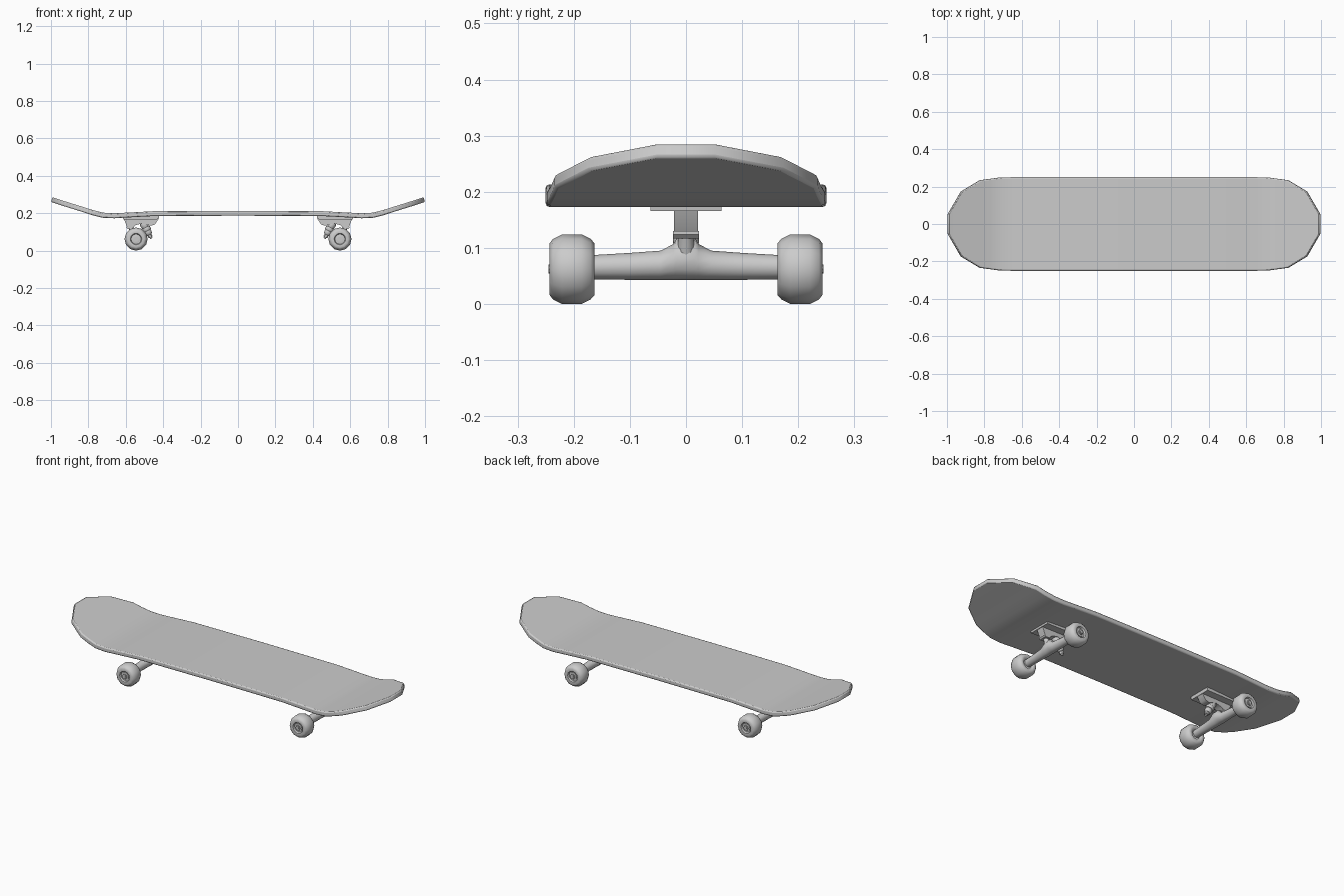
import bpy, bmesh, math
from mathutils import Vector

if "Cube" in bpy.data.objects:
    bpy.data.objects.remove(bpy.data.objects["Cube"])


def make(name, verts, faces, angle=40):
    mesh = bpy.data.meshes.new(name)
    mesh.from_pydata([tuple(v) for v in verts], [], faces)
    bm = bmesh.new()
    bm.from_mesh(mesh)
    bmesh.ops.recalc_face_normals(bm, faces=bm.faces)
    bm.to_mesh(mesh)
    bm.free()
    ob = bpy.data.objects.new(name, mesh)
    bpy.context.collection.objects.link(ob)
    bpy.ops.object.select_all(action='DESELECT')
    bpy.context.view_layer.objects.active = ob
    ob.select_set(True)
    bpy.ops.object.shade_smooth_by_angle(angle=math.radians(angle))
    return ob


def loft(name, rings, angle=40):
    n = len(rings[0])
    verts = [v for r in rings for v in r]
    faces = [(i*n + j, i*n + (j+1) % n, (i+1)*n + (j+1) % n, (i+1)*n + j)
             for i in range(len(rings)-1) for j in range(n)]
    faces += [tuple(range(n)), tuple(range(len(verts)-n, len(verts)))]
    return make(name, verts, faces, angle)


def lathe(name, origin, axis, profile, n=12, angle=40):
    """profile: (distance along axis, radius)"""
    o, a = Vector(origin), Vector(axis).normalized()
    u = a.cross(Vector((0, 1, 0)) if abs(a.y) < 0.9 else Vector((0, 0, 1))).normalized()
    w = a.cross(u)
    ts = [2*math.pi*k/n for k in range(n)]
    return loft(name, [[o + a*d + (u*math.cos(t) + w*math.sin(t))*r for t in ts]
                       for d, r in profile], angle)


def prism(name, pts, hy, s):
    return loft(name, [[(s*x, y, z) for x, z in pts] for y in (-hy, hy)])


# deck: cross-sections (x, half width, top z, x and z shift of the underside), mirrored
half = [(0.45, 0.25, 0.211, 0, -0.026), (0.6, 0.25, 0.203, 0, -0.026), (0.66, 0.25, 0.2, 0, -0.027),
        (0.72, 0.248, 0.203, 0.004, -0.027), (0.77, 0.241, 0.215, 0.007, -0.026),
        (0.82, 0.234, 0.231, 0.008, -0.025), (0.92, 0.174, 0.262, 0.008, -0.025),
        (0.992, 0.05, 0.286, 0.008, -0.025)]
stations = [(-x, w, z, -dx, dz) for x, w, z, dx, dz in reversed(half)]
stations += [(0, 0.25, 0.213, 0, -0.026)] + half
deck = loft("deck", [[(x, -w, z), (x, w, z), (x + dx, w, z + dz), (x + dx, -w, z + dz)]
                     for x, w, z, dx, dz in stations])
bev = deck.modifiers.new("rounded_rim", 'BEVEL')
bev.width = 0.006
bev.segments = 2
bev.limit_method = 'ANGLE'
bev.angle_limit = math.radians(60)

AX, AZ = 0.545, 0.062
for s, end in ((1, "right"), (-1, "left")):
    # base plate and the wedge carrying pivot and kingpin
    prism(end + "_base_plate", [(0.615, 0.18), (0.422, 0.19), (0.424, 0.168), (0.613, 0.166)], 0.063, s)
    prism(end + "_base_wedge", [(0.61, 0.168), (0.426, 0.168), (0.445, 0.14), (0.465, 0.133),
                                (0.515, 0.146), (0.55, 0.135), (0.567, 0.118), (0.585, 0.119),
                                (0.594, 0.13)], 0.021, s)
    # hanger: (y, centre x, half depth x, bottom z, top z)
    secs = [(0.168, AX, 0.021, 0.044, 0.087), (0.1, AX, 0.023, 0.043, 0.091),
            (0.045, AX, 0.026, 0.043, 0.095), (0.022, AX, 0.03, 0.043, 0.107),
            (0.016, AX, 0.031, 0.043, 0.118)]
    secs = [(-q[0],) + q[1:] for q in secs] + secs[::-1]
    loft(end + "_hanger", [[(s*(cx + rx*math.cos(t)), y, (b+c)/2 + (c-b)/2*math.sin(t))
                            for t in [2*math.pi*k/12 for k in range(12)]]
                           for y, cx, rx, b, c in secs], 50)
    # pivot arm and cup on the outer side
    lathe(end + "_pivot", (s*0.555, 0, 0.085), (s*0.022, 0, 0.05),
          [(0, 0.018), (0.03, 0.014), (0.055, 0.012)])
    prism(end + "_pivot_cup", [(0.563, 0.13), (0.597, 0.13), (0.597, 0.124), (0.59, 0.117),
                               (0.563, 0.117)], 0.023, s)
    # kingpin, bushings and hanger yoke, leaning to the middle of the board
    top, ax = (s*0.508, 0, 0.15), (-s*0.045, 0, -0.085)
    lathe(end + "_bushings", top, ax,
          [(0, 0.018), (0.004, 0.021), (0.024, 0.021), (0.03, 0.018), (0.05, 0.018),
           (0.054, 0.02), (0.07, 0.017), (0.074, 0.013)])
    lathe(end + "_yoke", top, ax, [(0.03, 0.021), (0.033, 0.023), (0.047, 0.023), (0.05, 0.021)])
    lathe(end + "_kingpin", top, ax, [(0.06, 0.007), (0.096, 0.007)], 8)
    lathe(end + "_kingpin_nut", top, ax, [(0.074, 0.012), (0.088, 0.012)], 6)
    # axle and wheels
    lathe(end + "_axle", (s*AX, -0.245, AZ), (0, 1, 0), [(0, 0.008), (0.49, 0.008)], 8)
    for d, side in ((1, "back"), (-1, "front")):
        lathe(f"{end}_{side}_wheel", (s*AX, 0, AZ), (0, d, 0),
              [(0.172, 0.024), (0.165, 0.03), (0.163, 0.046), (0.170, 0.054), (0.186, 0.062),
               (0.221, 0.062), (0.237, 0.054), (0.243, 0.046), (0.241, 0.031), (0.232, 0.027)], 12, 50)
        lathe(f"{end}_{side}_bearing", (s*AX, 0, AZ), (0, d, 0),
              [(0.225, 0.022), (0.236, 0.022), (0.237, 0.016)], 12)
        lathe(f"{end}_{side}_axle_nut", (s*AX, 0, AZ), (0, d, 0),
              [(0.23, 0.014), (0.243, 0.014)], 6)
